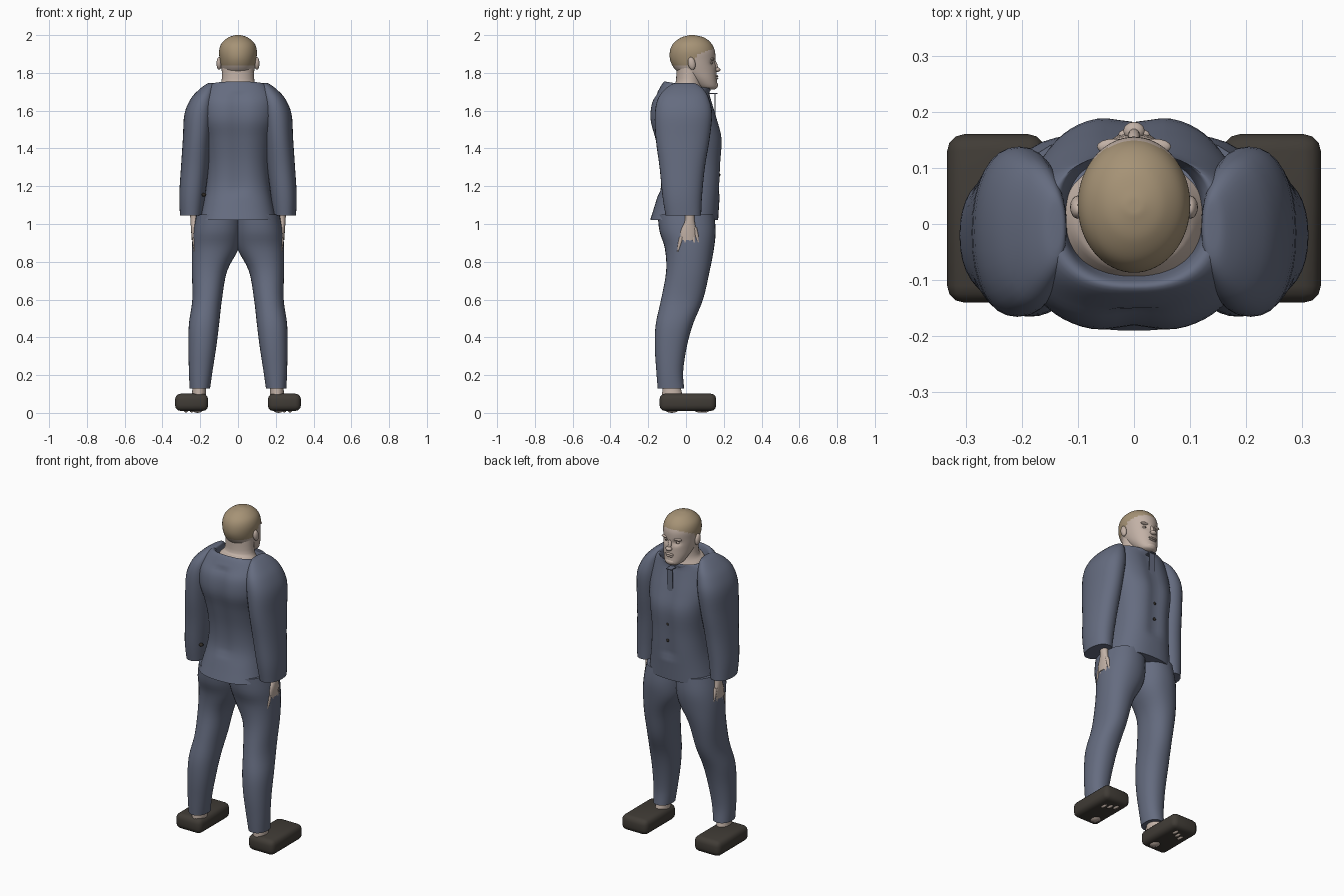
import bpy, bmesh, math
from mathutils import Vector

cube = bpy.data.objects.get("Cube")
if cube:
    bpy.data.objects.remove(cube)


def material(name, rgb, rough=0.8):
    m = bpy.data.materials.new(name)
    m.use_nodes = True
    m.diffuse_color = (*rgb, 1)
    bsdf = m.node_tree.nodes["Principled BSDF"]
    bsdf.inputs["Base Color"].default_value = (*rgb, 1)
    bsdf.inputs["Roughness"].default_value = rough
    return m


SKIN = material("skin", (0.54, 0.44, 0.38))
HAIR = material("short_hair", (0.38, 0.29, 0.18))
CLOTH = material("blue_grey_cloth", (0.13, 0.15, 0.215))
SHOE = material("dark_brown_shoe", (0.052, 0.045, 0.037))
DARK = material("dark_button", (0.03, 0.025, 0.02))


def finish(bm, name, *mats, angle=50):
    bmesh.ops.recalc_face_normals(bm, faces=bm.faces[:])
    me = bpy.data.meshes.new(name)
    bm.to_mesh(me)
    bm.free()
    for m in mats:
        me.materials.append(m)
    ob = bpy.data.objects.new(name, me)
    bpy.context.collection.objects.link(ob)
    bpy.ops.object.select_all(action="DESELECT")
    bpy.context.view_layer.objects.active = ob
    ob.select_set(True)
    bpy.ops.object.shade_smooth_by_angle(angle=math.radians(angle))
    return ob


def spline(rows, steps):
    """Smooth interpolation through the rows of a profile."""
    rows = [Vector(r) for r in rows]
    out = []
    for i in range(len(rows) - 1):
        a, b, c, d = (rows[max(i - 1, 0)], rows[i], rows[i + 1],
                      rows[min(i + 2, len(rows) - 1)])
        for k in range(steps):
            t = k / steps
            out.append(b + (c - a) * (t / 2) + (a - b * 2.5 + c * 2 - d / 2) * t**2
                       + ((b - c) * 1.5 + (d - a) / 2) * t**3)
    return out + [rows[-1]]


def loft(rows, side=1, seg=32, steps=4, power=2.0, shape=None):
    """Rings from rows of z, x0, x1, y0, y1, front-to-back slope."""
    bm = bmesh.new()
    rings = []
    for z, x0, x1, y0, y1, slope in spline(rows, steps):
        ring = []
        for i in range(seg):
            a = math.tau * i / seg
            c, s = math.cos(a), math.sin(a)
            u = math.copysign(abs(c) ** (2 / power), c)
            v = math.copysign(abs(s) ** (2 / power), s)
            p = Vector(((x0 + x1) / 2 + u * (x1 - x0) / 2,
                        (y0 + y1) / 2 + v * (y1 - y0) / 2, z + slope * v))
            if shape:
                shape(p)
            p.x *= side
            ring.append(bm.verts.new(p))
        rings.append(ring)
    for r, q in zip(rings, rings[1:]):
        for i in range(seg):
            j = (i + 1) % seg
            bm.faces.new((r[i], r[j], q[j], q[i]))
    bm.faces.new(rings[0])
    bm.faces.new(rings[-1])
    return bm


def centred(rows):
    return [(z, -x, x, y0, y1, s) for z, x, y0, y1, s in rows]


def blob(name, loc, size, mat, tilt=0):
    bm = bmesh.new()
    bmesh.ops.create_uvsphere(bm, u_segments=16, v_segments=10, radius=1)
    for v in bm.verts:
        v.co = Vector(v.co[i] * size[i] for i in range(3))
    ob = finish(bm, name, mat)
    ob.location = loc
    ob.rotation_euler.x = tilt
    return ob


def box(name, lo, hi, mat, bevel=0.0):
    bm = bmesh.new()
    bmesh.ops.create_cube(bm, size=1)
    for v in bm.verts:
        v.co = Vector(lo[i] + (v.co[i] + 0.5) * (hi[i] - lo[i]) for i in range(3))
    if bevel:
        bmesh.ops.bevel(bm, geom=bm.edges[:], offset=bevel, segments=3,
                        profile=0.5, affect="EDGES")
    return finish(bm, name, mat, angle=40)


# Jacket body with a groove down the chest and spine
def groove(p):
    p.y *= 1 - 0.07 * math.exp(-(p.x / 0.045) ** 2) * (1.15 < p.z < 1.7)


finish(loft(centred([
    (1.02, .205, -.19, .17, 0), (1.1, .187, -.165, .175, 0),
    (1.2, .17, -.138, .182, 0), (1.32, .165, -.142, .188, 0),
    (1.45, .18, -.168, .195, 0), (1.55, .2, -.193, .17, 0),
    (1.64, .2, -.185, .142, 0), (1.7, .185, -.15, .125, 0),
    (1.735, .15, -.12, .125, -.015), (1.722, .128, -.103, .13, -.025),
    (1.68, .12, -.09, .12, -.02)]), seg=64, power=2.5, shape=groove),
    "jacket_body", CLOTH)

# Neck
finish(loft(centred([
    (1.67, .135, -.105, .125, -.02), (1.715, .11, -.08, .1, -.02),
    (1.75, .088, -.055, .085, 0), (1.84, .084, -.05, .09, 0)])), "neck", SKIN)


# Head with eye sockets, hair coloured above the hairline
def sockets(p):
    if p.y > 0.08:
        d = ((abs(p.x) - .036) / .02) ** 2 + ((p.z - 1.852) / .014) ** 2
        p.y -= 0.014 * math.exp(-d)


head = loft(centred([
    (1.712, .025, .1, .15, 0), (1.725, .05, .06, .166, 0),
    (1.765, .072, .01, .163, 0), (1.815, .087, -.055, .16, 0),
    (1.865, .096, -.083, .156, 0), (1.915, .1, -.085, .153, 0),
    (1.955, .088, -.068, .135, 0), (1.985, .056, -.03, .1, 0),
    (1.998, .022, .01, .055, 0), (2, .004, .025, .035, 0)]),
    seg=64, steps=6, shape=sockets)
for f in head.faces:
    c = f.calc_center_median()
    line = 1.838 + 1.5 * min(max(c.y - .025, 0), .04) + .4 * max(c.y - .065, 0)
    f.material_index = int(c.z > line)
finish(head, "head", SKIN, HAIR)

# Face details
blob("nose_bridge", (0, .155, 1.84), (.011, .012, .034), SKIN, .3)
blob("nose_tip", (0, .166, 1.817), (.019, .016, .012), SKIN)
blob("upper_lip", (0, .16, 1.783), (.028, .011, .006), SKIN)
blob("lower_lip", (0, .159, 1.771), (.024, .012, .006), SKIN)
blob("chin", (0, .148, 1.735), (.034, .022, .02), SKIN)

for side, word in ((1, "left"), (-1, "right")):
    blob(word + "_brow", (side * .036, .138, 1.873), (.03, .014, .008), SKIN)
    blob(word + "_eye", (side * .036, .132, 1.852), (.014, .01, .007), SKIN)
    blob(word + "_iris", (side * .036, .1405, 1.852), (.004, .0025, .004), DARK)
    blob(word + "_ear", (side * .1, .03, 1.85), (.014, .02, .034), SKIN, .2)

    # Sleeve
    finish(loft([
        (1.045, .188, .307, -.108, .08, 0), (1.15, .174, .311, -.125, .085, 0),
        (1.3, .155, .302, -.14, .1, 0), (1.45, .14, .292, -.16, .125, 0),
        (1.58, .125, .284, -.165, .138, 0), (1.66, .12, .252, -.15, .122, 0),
        (1.71, .12, .208, -.115, .095, 0), (1.742, .122, .165, -.07, .055, 0),
        (1.747, .135, .145, -.02, .02, 0)], side, power=2.2),
        word + "_sleeve", CLOTH)

    # Hand and fingers
    finish(loft([
        (1.08, .21, .255, -.01, .045, 0), (1.02, .213, .252, -.005, .045, 0),
        (.96, .215, .248, -.03, .055, 0), (.915, .217, .245, -.032, .05, 0)],
        side, seg=16), word + "_palm", SKIN)
    for n, (y, tip_y, top, tip) in enumerate((
            (-.024, -.043, .93, .855), (-.002, -.012, .93, .832),
            (.02, .022, .93, .83), (.039, .05, .93, .845),
            (.045, .068, .985, .89))):
        finish(loft([
            (top, .22, .243, y - .012, y + .012, 0),
            ((top + tip) / 2, .22, .24, (y + tip_y) / 2 - .01, (y + tip_y) / 2 + .01, 0),
            (tip, .223, .234, tip_y - .004, tip_y + .004, 0)], side, seg=10),
            word + "_finger_" + str(n + 1), SKIN)

    # Trouser leg
    finish(loft([
        (1.05, -.02, .22, -.15, .15, 0), (.96, -.02, .237, -.14, .157, 0),
        (.87, -.004, .244, -.112, .148, 0), (.75, .058, .244, -.105, .125, 0),
        (.6, .085, .242, -.132, .09, 0), (.47, .1, .26, -.16, .037, 0),
        (.35, .115, .262, -.165, .004, 0), (.22, .135, .26, -.157, -.015, 0),
        (.13, .148, .256, -.15, -.01, 0)], side, power=2.2),
        word + "_trouser_leg", CLOTH)

    # Ankle, shoe and the bare foot showing through the sole
    finish(loft([
        (.2, .17, .24, -.12, -.03, 0), (.12, .17, .242, -.125, -.025, 0),
        (.05, .165, .25, -.13, .0, 0)], side, seg=20), word + "_ankle", SKIN)
    xs = sorted((side * .158, side * .333))
    box(word + "_shoe", (xs[0], -.14, .01), (xs[1], .16, .102), SHOE, .03)
    blob(word + "_heel", (side * .215, -.075, .03), (.035, .045, .03), SKIN)
    for n in range(3):
        blob(word + "_toe_" + str(n + 1), (side * (.215 + .03 * n), .1 - .015 * n, .02),
             (.013, .028, .018), SKIN)

# Loose collar strip and buttons
box("collar_strip", (-.018, .152, 1.52), (.018, .157, 1.69), CLOTH)
box("collar_flap", (-.018, .085, 1.688), (.018, .168, 1.693), CLOTH)
for n, z in enumerate((1.36, 1.26)):
    blob("front_button_" + str(n + 1), (0, .176, z), (.009, .006, .009), DARK)
blob("cuff_button", (-.18, -.098, 1.155), (.012, .012, .01), DARK)
